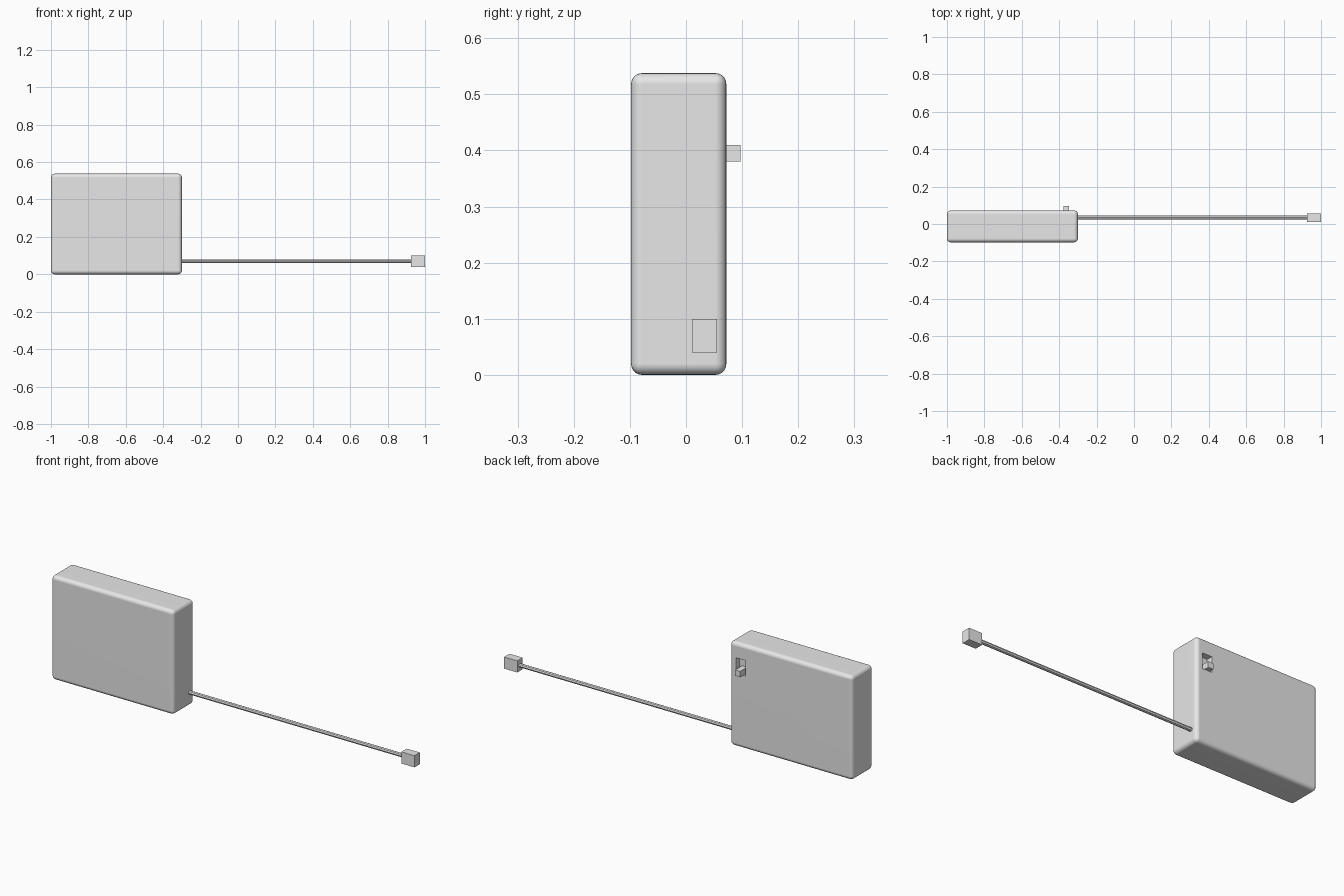
import bpy
import math

default = bpy.data.objects.get("Cube")
if default:
    bpy.data.objects.remove(default, do_unlink=True)

# Single flat grey used on every part
grey = bpy.data.materials.new("light_grey")
grey.use_nodes = True
grey.diffuse_color = (0.8, 0.8, 0.8, 1)
grey.node_tree.nodes["Principled BSDF"].inputs["Base Color"].default_value = (0.8, 0.8, 0.8, 1)


def box(name, low, high):
    """Axis-aligned box between two corners."""
    centre = [(a + b) / 2 for a, b in zip(low, high)]
    bpy.ops.mesh.primitive_cube_add(size=1, location=centre)
    obj = bpy.context.object
    obj.name = name
    obj.scale = [b - a for a, b in zip(low, high)]
    bpy.ops.object.transform_apply(location=False, rotation=False, scale=True)
    obj.data.materials.append(grey)
    return obj


# Battery case with rounded edges
case = box("battery_case", (-1, -0.098, 0), (-0.3, 0.072, 0.538))
bevel = case.modifiers.new("rounded_edges", "BEVEL")
bevel.width = 0.02
bevel.segments = 5

# Recessed switch slot in the back
cutter = box("slot_cutter", (-0.39, 0.04, 0.38), (-0.335, 0.1, 0.46))
cutter.hide_render = True
cut = case.modifiers.new("switch_slot", "BOOLEAN")
cut.operation = "DIFFERENCE"
cut.solver = "EXACT"
cut.object = cutter

bpy.ops.object.select_all(action="DESELECT")
case.select_set(True)
bpy.context.view_layer.objects.active = case
for modifier in (bevel.name, cut.name):
    bpy.ops.object.modifier_apply(modifier=modifier)
bpy.data.objects.remove(cutter, do_unlink=True)
bpy.ops.object.shade_smooth_by_angle(angle=math.radians(35))
weighted = case.modifiers.new("flat_panels", "WEIGHTED_NORMAL")
weighted.keep_sharp = True

# Sliding switch at the bottom of the slot
box("switch_knob", (-0.377, 0.04, 0.38), (-0.348, 0.097, 0.41))

# Straight cable, starting just inside the case
start, end = -0.32, 0.94
bpy.ops.mesh.primitive_cylinder_add(
    vertices=8, radius=0.01, depth=end - start,
    location=((start + end) / 2, 0.035, 0.07), rotation=(0, math.pi / 2, 0))
cable = bpy.context.object
cable.name = "cable"
cable.data.materials.append(grey)

# Plug at the cable's end
box("plug", (0.925, 0.011, 0.04), (1, 0.055, 0.1))
